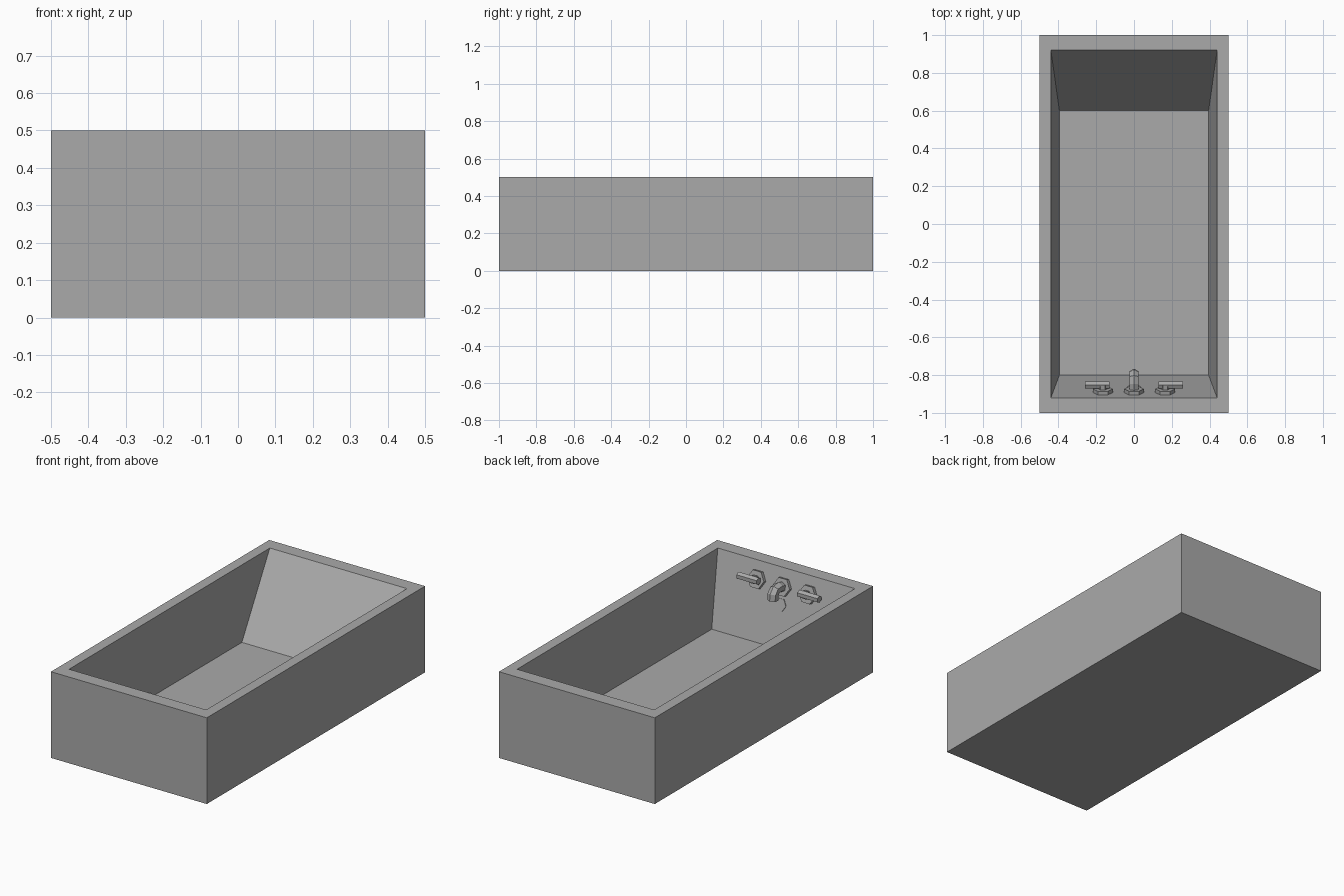
import bpy, bmesh
from math import cos, sin, pi, radians
from mathutils import Vector

cube = bpy.data.objects.get("Cube")
if cube:
    bpy.data.objects.remove(cube, do_unlink=True)

# Single flat colour
grey = bpy.data.materials.new("plain_grey")
grey.use_nodes = True
grey.diffuse_color = (0.4, 0.4, 0.4, 1)
grey.node_tree.nodes["Principled BSDF"].inputs["Base Color"].default_value = (0.4, 0.4, 0.4, 1)

RIM_Z, FLOOR_Z = 0.5, 0.087
RIM_Y, FLOOR_Y = -0.92, -0.8
X_AXIS, Z_AXIS = Vector((1, 0, 0)), Vector((0, 0, 1))
# Direction pointing out of the sloped tap wall
OUT = Vector((0, RIM_Z - FLOOR_Z, FLOOR_Y - RIM_Y)).normalized()


def finish(name, bm):
    bmesh.ops.recalc_face_normals(bm, faces=bm.faces)
    mesh = bpy.data.meshes.new(name)
    bm.to_mesh(mesh)
    bm.free()
    mesh.materials.append(grey)
    obj = bpy.data.objects.new(name, mesh)
    bpy.context.collection.objects.link(obj)
    return obj


def hex_tube(name, path, radius, side=X_AXIS, phase=0):
    """Six-sided tube swept along a path; side is an axis across the path."""
    bm = bmesh.new()
    path = [Vector(p) for p in path]
    rings = []
    for i, p in enumerate(path):
        tangent = (path[min(i + 1, len(path) - 1)] - path[max(i - 1, 0)]).normalized()
        across = tangent.cross(side).normalized()
        angles = [phase + k * pi / 3 for k in range(6)]
        rings.append([bm.verts.new(p + radius * (cos(a) * side + sin(a) * across)) for a in angles])
    for low, high in zip(rings, rings[1:]):
        for k in range(6):
            n = (k + 1) % 6
            bm.faces.new((low[k], low[n], high[n], high[k]))
    bm.faces.new(rings[0])
    bm.faces.new(rings[-1])
    return finish(name, bm)


def wall_point(x, z, out=0):
    """Point on the tap wall, moved out from it by a distance."""
    t = (RIM_Z - z) / (RIM_Z - FLOOR_Z)
    return Vector((x, RIM_Y + t * (FLOOR_Y - RIM_Y), z)) + OUT * out


# Tub: a block whose top is inset to a rim, then sunk to a smaller floor
bm = bmesh.new()
bmesh.ops.create_cube(bm, size=1)
for v in bm.verts:
    v.co = Vector((v.co.x, v.co.y * 2, (v.co.z + 0.5) * RIM_Z))
top = max(bm.faces, key=lambda f: f.calc_center_median().z)
for half_x, front, back, z in ((0.44, RIM_Y, 0.92, RIM_Z), (0.395, FLOOR_Y, 0.6, FLOOR_Z)):
    top = bmesh.ops.extrude_discrete_faces(bm, faces=[top])["faces"][0]
    for v in top.verts:
        v.co = (half_x if v.co.x > 0 else -half_x, back if v.co.y > 0 else front, z)
finish("tub", bm)

# Taps: hexagonal flange, neck and an outward lever on each side
TAP_Z = 0.404
for label, s in (("left", 1), ("right", -1)):
    x = s * 0.165
    hex_tube(label + "_tap_flange", [wall_point(x, TAP_Z, -0.01), wall_point(x, TAP_Z, 0.02)], 0.053)
    hex_tube(label + "_tap_neck", [wall_point(x, TAP_Z, 0.01), wall_point(x, TAP_Z, 0.045)], 0.024)
    hex_tube(label + "_tap_lever",
             [wall_point(s * 0.13, TAP_Z, 0.042), wall_point(s * 0.26, TAP_Z, 0.042)],
             0.021, side=Z_AXIS)

# Spout: flange and a tube bending down into the tub
hex_tube("spout_flange", [wall_point(0, TAP_Z, -0.01), wall_point(0, TAP_Z, 0.02)], 0.053)
hex_tube("spout", [wall_point(0, TAP_Z), wall_point(0, TAP_Z, 0.05), (0, -0.815, 0.415),
                   (0, -0.798, 0.395), (0, -0.795, 0.363)], 0.029, phase=radians(30))

# Overflow plate below the spout
hex_tube("overflow_plate", [wall_point(0, 0.31, -0.005), wall_point(0, 0.31, 0.004)], 0.038)
